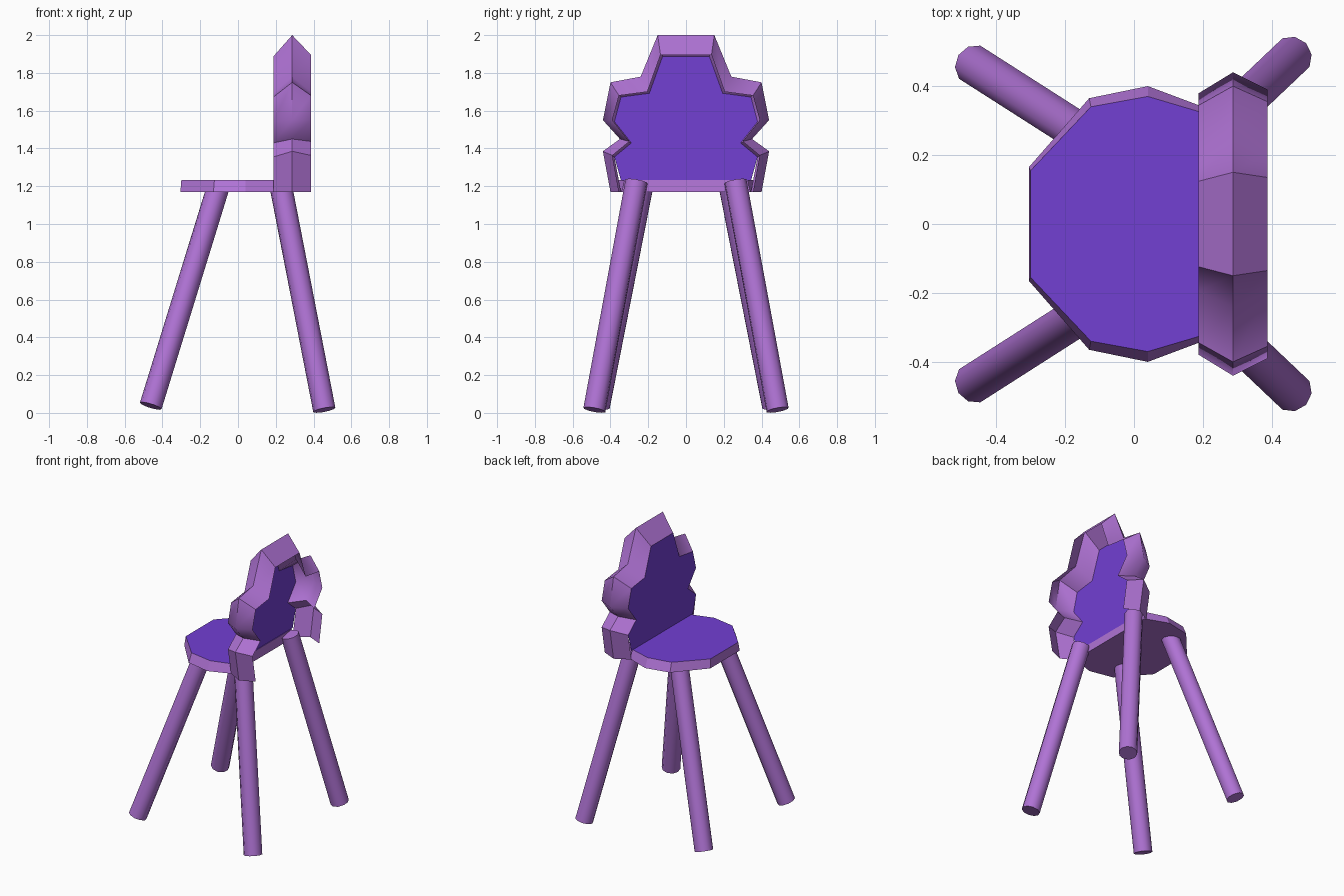
import bpy, bmesh, math
from mathutils import Vector

if "Cube" in bpy.data.objects:
    bpy.data.objects.remove(bpy.data.objects["Cube"])


def material(name, rgb):
    m = bpy.data.materials.new(name)
    m.diffuse_color = (*rgb, 1)
    m.use_nodes = True
    m.node_tree.nodes["Principled BSDF"].inputs["Base Color"].default_value = m.diffuse_color
    return m


LILAC = material("lilac", (0.43, 0.17, 0.66))
VIOLET = material("violet", (0.17, 0.05, 0.65))


def build(name, verts, faces, mats, angle=None):
    me = bpy.data.meshes.new(name)
    me.from_pydata(verts, [], faces)
    for m in mats:
        me.materials.append(m)
    ob = bpy.data.objects.new(name, me)
    bpy.context.collection.objects.link(ob)
    if angle:
        bpy.ops.object.select_all(action='DESELECT')
        ob.select_set(True)
        bpy.context.view_layer.objects.active = ob
        bpy.ops.object.shade_smooth_by_angle(angle=math.radians(angle))
    return ob


def mirrored(half):
    return [(-y, z) for y, z in reversed(half)] + half


def strips(count, n, closed=False):
    """Quads joining successive rows of n points."""
    out = []
    for r in range(count - 1):
        for i in range(n if closed else n - 1):
            j = (i + 1) % n
            out.append((r * n + i, (r + 1) * n + i, (r + 1) * n + j, r * n + j))
    return out


# Backrest rim: folded sheet following a scalloped outline, open at the back
ridge = mirrored([(.15, 2.0), (.24, 1.78), (.40, 1.75), (.44, 1.55),
                  (.35, 1.45), (.44, 1.385), (.40, 1.17)])
edge = mirrored([(.135, 1.895), (.205, 1.70), (.355, 1.68), (.39, 1.55),
                 (.30, 1.437), (.39, 1.363), (.355, 1.17)])
inner = [(y - math.copysign(.011, y), z - (.008 if z > 1.2 else 0)) for y, z in edge]
rows = [(.187, inner), (.287, ridge), (.387, edge)]
verts = [(x, y, z) for x, row in rows for y, z in row]
build("backrest_rim", verts, strips(3, len(ridge)), [LILAC], 50)

# Backrest panel: thin sheet at the front of the rim, ending at the seat top
panel = [(.187, y, max(z, 1.23)) for y, z in inner]
build("backrest_panel", panel, [tuple(range(len(panel)))], [VIOLET])

# Seat: faceted slab with a violet top
low = [(-.305, .165), (-.13, .365), (.04, .40), (.20, .34)]
top = [(-.30, .155), (-.125, .34), (.04, .37), (.192, .325)]


def ring(half, z):
    pts = half + [(x, -y) for x, y in reversed(half)]
    return [(x, y, z) for x, y in pts]


n = 8
faces = strips(2, n, True) + [tuple(range(n)), tuple(range(2 * n - 1, n - 1, -1))]
seat = build("seat", ring(low, 1.17) + ring(top, 1.232), faces, [LILAC, VIOLET])
bm = bmesh.new()
bm.from_mesh(seat.data)
bmesh.ops.recalc_face_normals(bm, faces=bm.faces)
for f in bm.faces:
    f.material_index = 1 if f.normal.z > .9 else 0
bm.to_mesh(seat.data)
bm.free()

# Legs: splayed round rods, mirrored left and right
LEGS = {"front_leg": ((-.462, .46, .037), (-.102, .23, 1.205)),
        "back_leg": ((.457, .485, .016), (.222, .262, 1.225))}
for name, (foot, head) in LEGS.items():
    for side, s in (("a", 1), ("b", -1)):
        p = Vector((foot[0], foot[1] * s, foot[2]))
        q = Vector((head[0], head[1] * s, head[2]))
        bpy.ops.mesh.primitive_cylinder_add(
            vertices=10, radius=.06, depth=(q - p).length, location=(p + q) / 2,
            rotation=(q - p).to_track_quat('Z', 'Y').to_euler())
        leg = bpy.context.object
        leg.name = name + "_" + side
        leg.data.materials.append(LILAC)
        bpy.ops.object.shade_smooth_by_angle(angle=math.radians(50))
